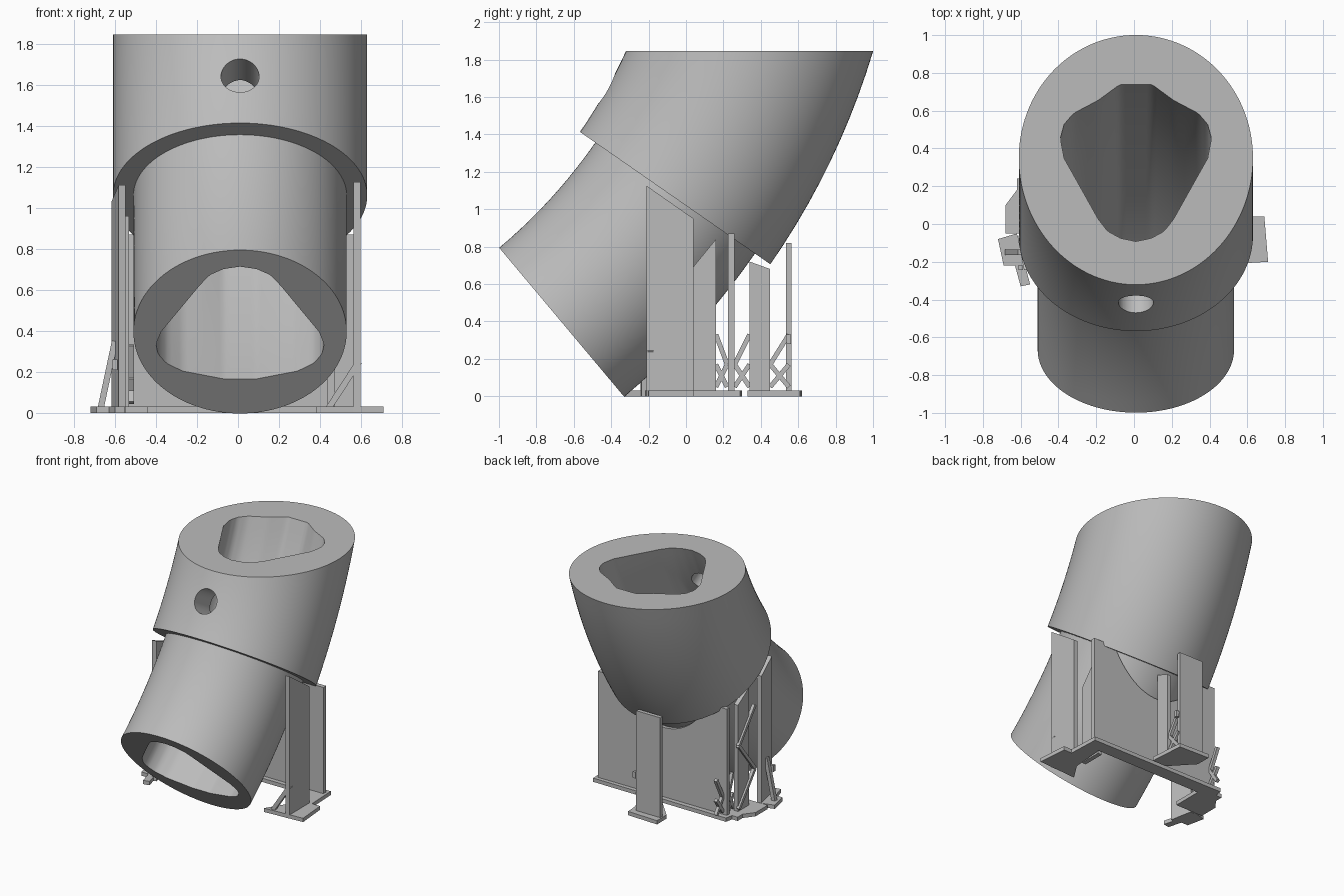
import bpy, bmesh, math
from mathutils import Vector, Matrix

if "Cube" in bpy.data.objects:
    bpy.data.objects.remove(bpy.data.objects["Cube"])

gray = bpy.data.materials.new("plain gray")
gray.diffuse_color = (0.5, 0.5, 0.5, 1)
gray.use_nodes = True
gray.node_tree.nodes["Principled BSDF"].inputs["Base Color"].default_value = gray.diffuse_color

# The tube axis is an arc in the y-z plane
CX, CY, CZ, R = 0.01, -2.85, 3.0, 3.4
A0, A1, TOP = math.radians(40), math.radians(55.2), 1.845
N = 120


def add(name, bm):
    bmesh.ops.recalc_face_normals(bm, faces=bm.faces[:])
    me = bpy.data.meshes.new(name)
    bm.to_mesh(me)
    bm.free()
    ob = bpy.data.objects.new(name, me)
    bpy.context.collection.objects.link(ob)
    me.materials.append(gray)
    return ob


def arc_point(x, v, a):
    return Vector((CX + x, CY + (R - v) * math.sin(a), CZ - (R - v) * math.cos(a)))


def top_angle(v):
    return math.acos((CZ - TOP) / (R - v))


# Channel half-profiles (x, v) at the lower and upper mouths
LOW = [(0, -.30), (.08, -.30), (.28, -.25), (.36, -.2), (.40, -.14), (.41, -.08), (.385, 0),
       (.2, .29), (.15, .36), (.08, .40), (0, .415)]
HIGH = [(0, -.37), (.085, -.37), (.2, -.29), (.33, -.225), (.38, -.17), (.40, -.10), (.38, 0),
        (.2, .30), (.15, .36), (.08, .395), (0, .41)]


def ray_radius(half, th):
    c, s = abs(math.cos(th)), math.sin(th)
    for (x0, y0), (x1, y1) in zip(half, half[1:]):
        d0, d1 = x0 * s - y0 * c, x1 * s - y1 * c
        if d0 * d1 <= 0 and abs(d0 - d1) > 1e-9:
            f = d0 / (d0 - d1)
            x, y = x0 + f * (x1 - x0), y0 + f * (y1 - y0)
            if x * c + y * s > 0:
                return math.hypot(x, y)
    return 0.4


def outer(r, f, collar):
    ring = []
    for i in range(N):
        th = 2 * math.pi * i / N
        x, v = r * math.cos(th), r * math.sin(th)
        a, b = (A1, top_angle(v)) if collar else (A0, A1)
        ring.append(arc_point(x, v, a + f * (b - a)))
    return ring


def channel(f):
    ring = []
    for i in range(N):
        th = 2 * math.pi * i / N
        r = ray_radius(LOW, th) * (1 - f) + ray_radius(HIGH, th) * f
        x, v = r * math.cos(th), r * math.sin(th)
        ring.append(arc_point(x, v, A0 + f * (top_angle(v) - A0)))
    return ring


# Bent tube with stepped collar and rounded triangular channel
STEPS = 10
rings = [outer(.52, k / STEPS, False) for k in range(STEPS + 1)]
rings += [outer(.62, k / STEPS, True) for k in range(STEPS + 1)]
rings += [channel(1 - k / (2 * STEPS)) for k in range(2 * STEPS + 1)]
bm = bmesh.new()
vs = [[bm.verts.new(p) for p in ring] for ring in rings]
for j in range(len(vs)):
    p, q = vs[j], vs[(j + 1) % len(vs)]
    for i in range(N):
        k = (i + 1) % N
        bm.faces.new((p[i], p[k], q[k], q[i]))
tube = add("bent_tube", bm)

# Round hole through the front wall of the collar
ha = math.radians(60.8)
axis = Vector((0, -math.sin(ha), math.cos(ha)))
bm = bmesh.new()
bmesh.ops.create_cone(bm, cap_ends=True, segments=40, radius1=.093, radius2=.093, depth=.7,
                      matrix=Matrix.Translation(arc_point(0, .62, ha))
                      @ axis.to_track_quat('Z', 'Y').to_matrix().to_4x4())
cutter = add("hole_cutter", bm)
cutter.hide_render = True
mod = tube.modifiers.new("hole", 'BOOLEAN')
mod.object = cutter
mod.operation = 'DIFFERENCE'
mod.solver = 'EXACT'
bpy.context.view_layer.objects.active = tube
tube.select_set(True)
bpy.ops.object.modifier_apply(modifier="hole")
bpy.ops.object.shade_smooth_by_angle(angle=math.radians(25))
bpy.data.objects.remove(cutter)


def extrude(name, pts, offset):
    bm = bmesh.new()
    face = bm.faces.new([bm.verts.new(p) for p in pts])
    res = bmesh.ops.extrude_face_region(bm, geom=[face])
    bmesh.ops.translate(bm, vec=offset, verts=[g for g in res["geom"] if isinstance(g, bmesh.types.BMVert)])
    return add(name, bm)


def wall(name, p, q, z0, z1, t=.035):
    """Upright panel from p to q whose top runs from z0 to z1."""
    d = Vector((q[0] - p[0], q[1] - p[1], 0)).normalized()
    n = Vector((-d.y, d.x, 0)) * t
    pts = [Vector((*p, 0)), Vector((*q, 0)), Vector((*q, z1)), Vector((*p, z0))]
    return extrude(name, [v - n / 2 for v in pts], n)


def plate(name, pts):
    return extrude(name, [(x, y, 0) for x, y in pts], (0, 0, .03))


def bar(name, a, b, t=.03):
    a, b = Vector(a), Vector(b)
    bm = bmesh.new()
    m = Matrix.Translation((a + b) / 2) @ (b - a).to_track_quat('Z', 'Y').to_matrix().to_4x4()
    bmesh.ops.create_cube(bm, size=1, matrix=m @ Matrix.Diagonal((t, t, (b - a).length, 1)))
    return add(name, bm)


# Back panel with a saddle cut under the tube
pts = [(-.54, .225, 0), (.59, .225, 0)]
for i in range(41):
    x = .59 - 1.13 * i / 40
    rho = R + math.sqrt(max(0, .52 ** 2 - (x - CX) ** 2))
    pts.append((x, .225, min(.87, CZ - math.sqrt(rho ** 2 - (.225 - CY) ** 2) + .01)))
extrude("back_panel", pts, (0, .035, 0))

# Side panels reaching the collar step
wall("right_panel", (.58, -.21), (.58, .04), 1.125, .95)
wall("right_inner_panel", (.455, -.02), (.455, .16), .62, .84)
wall("left_panel", (-.565, -.24), (-.60, -.06), 1.11, 1.03)
wall("left_inner_panel", (-.55, .02), (-.55, .16), .96, .87)

# Rear support panels
wall("rear_panel", (-.17, .55), (.04, .55), .82, .82, .03)
wall("rear_inner_panel", (.05, .34), (.05, .45), .72, .68, .03)

# Base plates
plate("right_base", [(.38, -.22), (.71, -.20), (.69, .04), (.62, .04), (.61, .27), (.5, .27), (.47, -.08)])
plate("back_base", [(-.58, .19), (.61, .19), (.61, .29), (-.56, .30)])
plate("left_front_base", [(-.72, -.08), (-.62, -.05), (-.55, -.32), (-.60, -.33), (-.63, -.22), (-.69, -.22)])
plate("left_base", [(-.68, -.05), (-.44, -.05), (-.44, .24), (-.62, .24), (-.62, .18), (-.68, .1)])
plate("rear_base", [(-.18, .5), (-.02, .33), (.1, .33), (.08, .61), (-.18, .62)])

# Diagonal braces
bar("right_brace", (.44, -.19, .02), (.59, -.19, .25))
bar("left_brace", (-.67, -.15, .02), (-.60, -.15, .35))
for k, z in enumerate((.05, .3, .55)):
    ends = (-.04, .16) if k % 2 else (.16, -.04)
    bar("left_lattice", (-.57, ends[0], z), (-.57, ends[1], z + .25), .025)
for a, b in ((.45, .55), (.26, .34), (.22, .16)):
    x = .04 if a > .4 else (-.5 if a > .23 else -.52)
    bar("rear_lattice", (x, a, .05), (x, b, .17), .025)
    bar("rear_lattice", (x, a, .17), (x, b, .33), .025)
    bar("rear_lattice", (x, a, .17), (x, b, .05), .025)
bar("front_tab", (-.60, -.23, .21), (-.60, -.23, .26), .025)
bar("rear_tab", (.06, .55, .28), (.06, .55, .33), .025)
